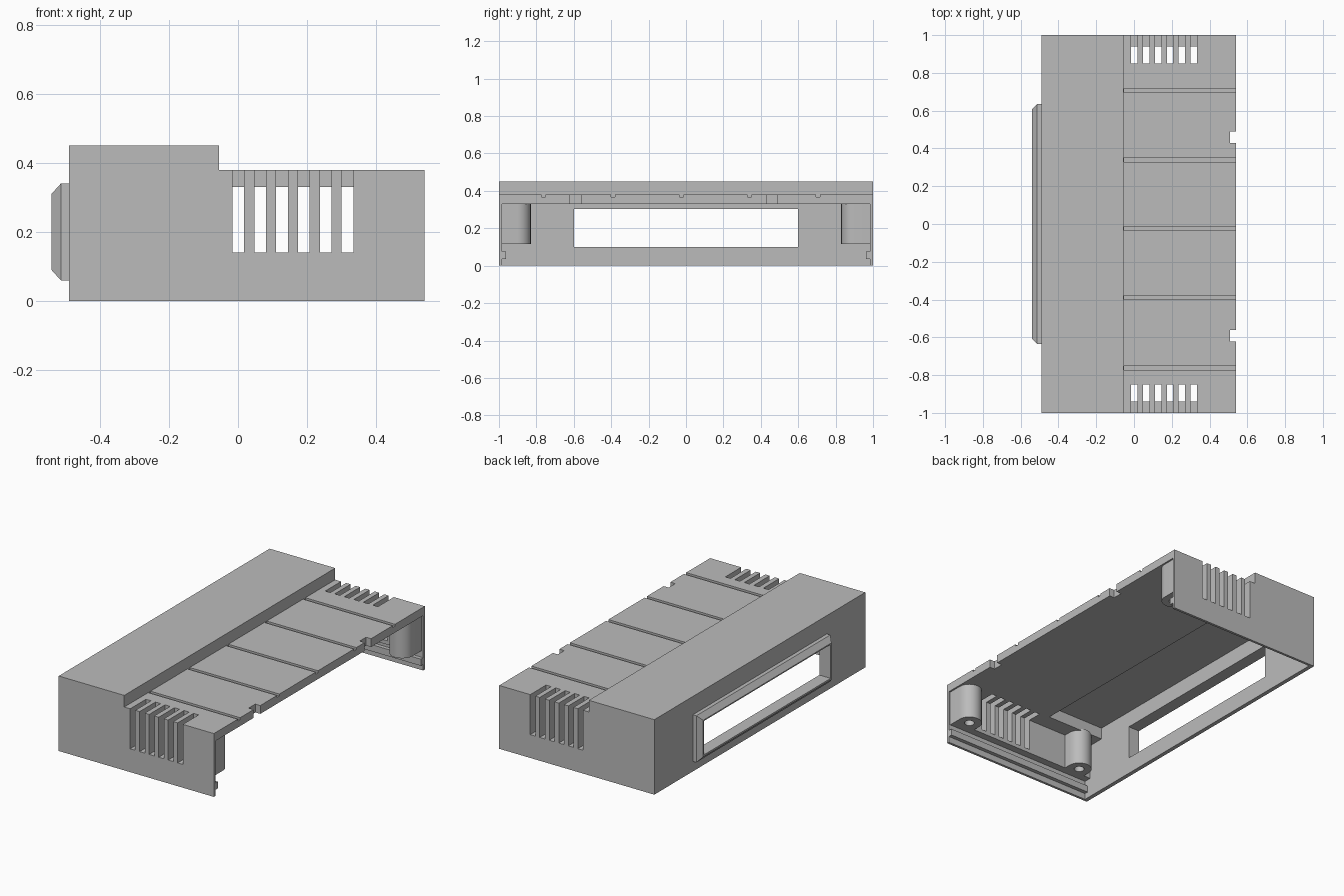
import bpy, bmesh, math
from mathutils import Vector

cube = bpy.data.objects.get("Cube")
if cube:
    bpy.data.objects.remove(cube, do_unlink=True)

grey = bpy.data.materials.new("light_grey")
grey.use_nodes = True
COLOUR = (0.5, 0.5, 0.5, 1)
grey.diffuse_color = COLOUR
for node in grey.node_tree.nodes:
    if node.type == 'BSDF_PRINCIPLED':
        node.inputs["Base Color"].default_value = COLOUR


def make_object(name, bm):
    bmesh.ops.recalc_face_normals(bm, faces=bm.faces)
    mesh = bpy.data.meshes.new(name)
    bm.to_mesh(mesh)
    bm.free()
    mesh.materials.append(grey)
    obj = bpy.data.objects.new(name, mesh)
    bpy.context.collection.objects.link(obj)
    return obj


def loft(name, rings):
    """Skin a list of equal-length point rings and cap both ends."""
    bm = bmesh.new()
    loops = [[bm.verts.new(p) for p in ring] for ring in rings]
    n = len(loops[0])
    for a, b in zip(loops, loops[1:]):
        for i in range(n):
            j = (i + 1) % n
            bm.faces.new((a[i], a[j], b[j], b[i]))
    bm.faces.new(loops[0])
    bm.faces.new(loops[-1])
    return make_object(name, bm)


def box(name, x0, x1, y0, y1, z0, z1):
    return loft(name, [[(x0, y0, z), (x1, y0, z), (x1, y1, z), (x0, y1, z)]
                       for z in (z0, z1)])


def cut(target, cutter):
    """Subtract the cutter, bake the result and drop the cutter."""
    cutter.hide_render = True
    mod = target.modifiers.new("cut", 'BOOLEAN')
    mod.operation = 'DIFFERENCE'
    mod.solver = 'EXACT'
    mod.object = cutter
    bpy.context.view_layer.update()
    deps = bpy.context.evaluated_depsgraph_get()
    mesh = bpy.data.meshes.new_from_object(target.evaluated_get(deps))
    target.modifiers.clear()
    old = target.data
    target.data = mesh
    bpy.data.meshes.remove(old)
    bpy.data.objects.remove(cutter, do_unlink=True)


# Housing: stepped profile run along y
profile = [(-0.49, 0), (0.54, 0), (0.54, 0.38), (-0.055, 0.38),
           (-0.055, 0.45), (-0.49, 0.45)]
housing = loft("housing", [[(x, y, z) for x, z in profile] for y in (-1, 1)])

# Hollow: thin skirt, thicker upper walls, pocket under the raised block
WALL_X = -0.465
for dims in [(WALL_X, 0.8, -0.985, 0.985, -0.2, 0.117),
             (WALL_X, 0.8, -0.94, 0.94, -0.2, 0.33),
             (0.53, 0.8, -0.985, 0.985, -0.2, 0.33),
             (WALL_X, -0.08, -0.84, 0.84, 0.2, 0.40)]:
    cut(housing, box("hollow_cutter", *dims))

# Vent slots wrapping from the top onto both end walls
for i in range(6):
    x = -0.016 + i * 0.0632
    for y0, y1 in ((0.85, 1.1), (-1.1, -0.85)):
        cut(housing, box("vent_cutter", x, x + 0.034, y0, y1, 0.14, 0.6))

# Shallow grooves across the lower deck
for y in (0.706, 0.34, -0.024, -0.39, -0.762):
    cut(housing, box("groove_cutter", -0.054, 0.8, y - 0.011, y + 0.011, 0.368, 0.42))

# Notches in the open edge
for y0, y1 in ((0.43, 0.49), (-0.623, -0.56)):
    cut(housing, box("notch_cutter", 0.507, 0.8, y0, y1, 0.3, 0.42))


# Chamfered frame around the window
def frame_ring(x, hy, z0, z1):
    return [(x, -hy, z0), (x, hy, z0), (x, hy, z1), (x, -hy, z1)]


frame = loft("window_frame", [frame_ring(-0.48, 0.635, 0.06, 0.34),
                              frame_ring(-0.513, 0.635, 0.06, 0.34),
                              frame_ring(-0.54, 0.608, 0.09, 0.31)])
for part in (housing, frame):
    cut(part, box("window_cutter", -0.8, -0.3, -0.6, 0.6, 0.10, 0.303))


# Screw bosses: round towards the inside, square towards the end wall
def arc_points(cx, cy, r, a0, a1, n):
    return [(cx + r * math.cos(a0 + (a1 - a0) * i / n),
             cy + r * math.sin(a0 + (a1 - a0) * i / n)) for i in range(n + 1)]


R = 0.07
for side, label in ((1, "back"), (-1, "front")):
    for cx, end in ((0.46, "left"), (-0.35, "right")):
        outline = arc_points(cx, 0.9, R, math.pi, 2 * math.pi, 24)
        outline += [(cx + R, 0.99), (cx - R, 0.99)]
        boss = loft(f"{label}_{end}_boss",
                    [[(x, y * side, z) for x, y in outline] for z in (0.117, 0.34)])
        hole = arc_points(cx, 0.9, 0.028, 0, 2 * math.pi * 23 / 24, 23)
        cut(boss, loft("hole_cutter",
                       [[(x, y * side, z) for x, y in hole] for z in (0.0, 0.27)]))
        bpy.ops.object.select_all(action='DESELECT')
        boss.select_set(True)
        bpy.context.view_layer.objects.active = boss
        bpy.ops.object.shade_smooth_by_angle(angle=math.radians(30))

    # Snap rail along the skirt
    y0, y1 = sorted((0.962 * side, 0.99 * side))
    box(f"{label}_snap_rail", WALL_X - 0.005, 0.54, y0, y1, 0.037, 0.077)
